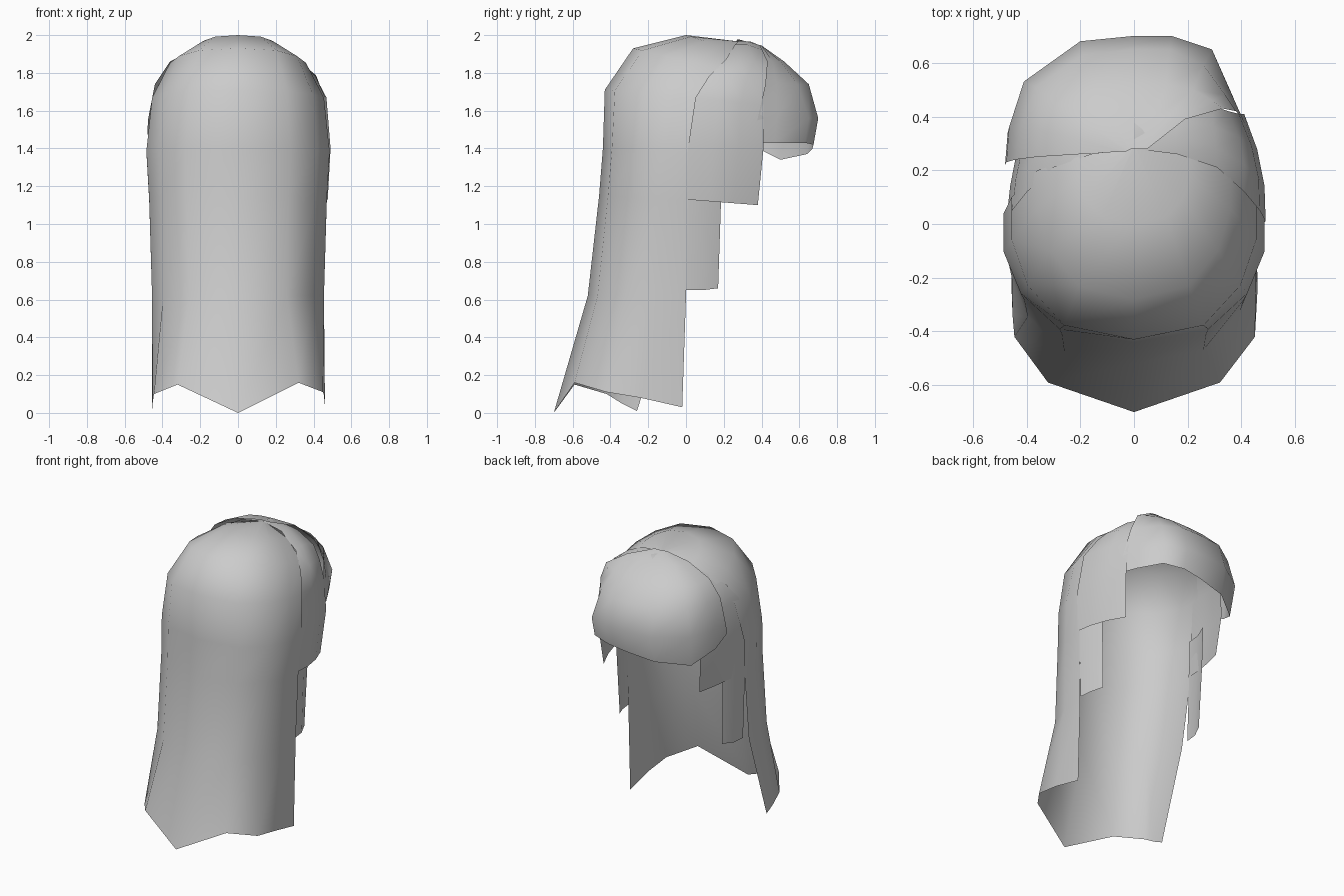
import bpy


def sheet(name, rows):
    """Loft an open sheet through rows of equally many points."""
    n = len(rows[0])
    verts = [p for row in rows for p in row]
    faces = [(r * n + c, r * n + c + 1, (r + 1) * n + c + 1, (r + 1) * n + c)
             for r in range(len(rows) - 1) for c in range(n - 1)]
    mesh = bpy.data.meshes.new(name)
    mesh.from_pydata(verts, [], faces)
    mesh.validate()
    mesh.update()
    obj = bpy.data.objects.new(name, mesh)
    bpy.context.collection.objects.link(obj)
    for p in mesh.polygons:
        p.use_smooth = True
    return obj


def lerp(a, b, t):
    return tuple(p + (q - p) * t for p, q in zip(a, b))


# Back hair: half rings from the crown down to a jagged hem
UNIT = [(1, 0), (1, .3), (.87, .62), (.57, .9), (0, 1)]


def half_ring(edge_y, width, back_y, z_side, z_back, left_y=None):
    right = [(width * u, edge_y + (back_y - edge_y) * v,
              z_side + (z_back - z_side) * v) for u, v in UNIT]
    ly = edge_y if left_y is None else left_y
    left = [(-width * u, ly + (back_y - ly) * v,
             z_side + (z_back - z_side) * v) for u, v in UNIT[:-1]]
    return right + left[::-1]


hem = [(.455, -.02, .03), (.46, -.24, .08), (.45, -.42, .11), (.32, -.59, .16),
       (0, -.7, 0), (-.32, -.59, .15), (-.445, -.42, .10), (-.452, -.34, .05),
       (-.455, -.26, .01)]
sheet("back_hair", [
    half_ring(.295, .004, .29, 1.965, 1.965),
    half_ring(.25, .21, 0, 1.92, 2.0),
    half_ring(.20, .36, -.28, 1.82, 1.93),
    half_ring(.10, .455, -.43, 1.65, 1.71),
    half_ring(.04, .485, -.44, 1.38, 1.40),
    half_ring(.01, .47, -.46, 1.12, 1.15),
    half_ring(0, .455, -.52, .62, .62, -.06),
    hem])

# Side locks: swept from the parting down past the ears
back_edge = [(0, .28, 1.97), (.16, .26, 1.95), (.31, .21, 1.87), (.41, .12, 1.78),
             (.468, .05, 1.67), (.49, .01, 1.4), (.475, 0, 1.13)]
front_edge = [(0, .47, 1.89), (.15, .46, 1.88), (.29, .44, 1.82), (.35, .42, 1.74),
              (.39, .41, 1.63), (.41, .41, 1.40), (.385, .38, 1.10)]
for side, s in (("right", 1), ("left", -1)):
    rows = []
    for i, (a, b) in enumerate(zip(back_edge, front_edge)):
        row = []
        for t in (0, .33, .67, 1):
            x, y, z = lerp(a, b, t)
            bulge = (.10 if s > 0 else .05) * t * (1 - t)
            if s < 0:
                x *= .97
            row.append((s * (x + (bulge if i > 2 else 0)), y,
                        z + (bulge if i <= 3 else 0)))
        rows.append(row)
    sheet(side + "_side_lock", rows)

    # Thin lower strand hanging below each side lock
    sheet(side + "_lower_strand", [
        [(s * x, 0, z), (s * (x - .01), .09, z), (s * (x - .045), y, z + .01)]
        for x, y, z in ((.47, .19, 1.40), (.465, .185, 1.1), (.45, .17, .65))])

# Fringe: dome-like shell over the forehead, dipping lower on the left
fringe = [
    (1.977, [(-.04, .27), (-.03, .27), (-.02, .275), (-.01, .28), (0, .28),
             (.02, .28), (.03, .28), (.04, .28), (.05, .28)]),
    (1.945, [(-.2, .26), (-.19, .31), (-.16, .36), (-.09, .39), (0, .40),
             (.08, .40), (.13, .40), (.16, .40), (.19, .39)]),
    (1.86, [(-.36, .25), (-.35, .35), (-.28, .45), (-.14, .51), (0, .52),
            (.12, .52), (.22, .50), (.29, .46), (.33, .43)]),
    (1.74, [(-.44, .24), (-.425, .36), (-.365, .51), (-.19, .63), (0, .65),
            (.13, .65), (.26, .59), (.34, .48), (.38, .42)]),
    (1.56, [(-.475, .23), (-.465, .36), (-.41, .53), (-.2, .68), (0, .70),
            (.14, .70), (.29, .65), (.365, .48), (.41, .38)]),
    (None, [(-.48, .22, 1.49), (-.47, .34, 1.42), (-.39, .50, 1.34), (-.2, .64, 1.37),
            (0, .67, 1.40), (.14, .675, 1.42), (.28, .63, 1.43), (.37, .47, 1.43),
            (.42, .34, 1.43)]),
]
sheet("fringe", [[p if z is None else (*p, z) for p in pts] for z, pts in fringe])
